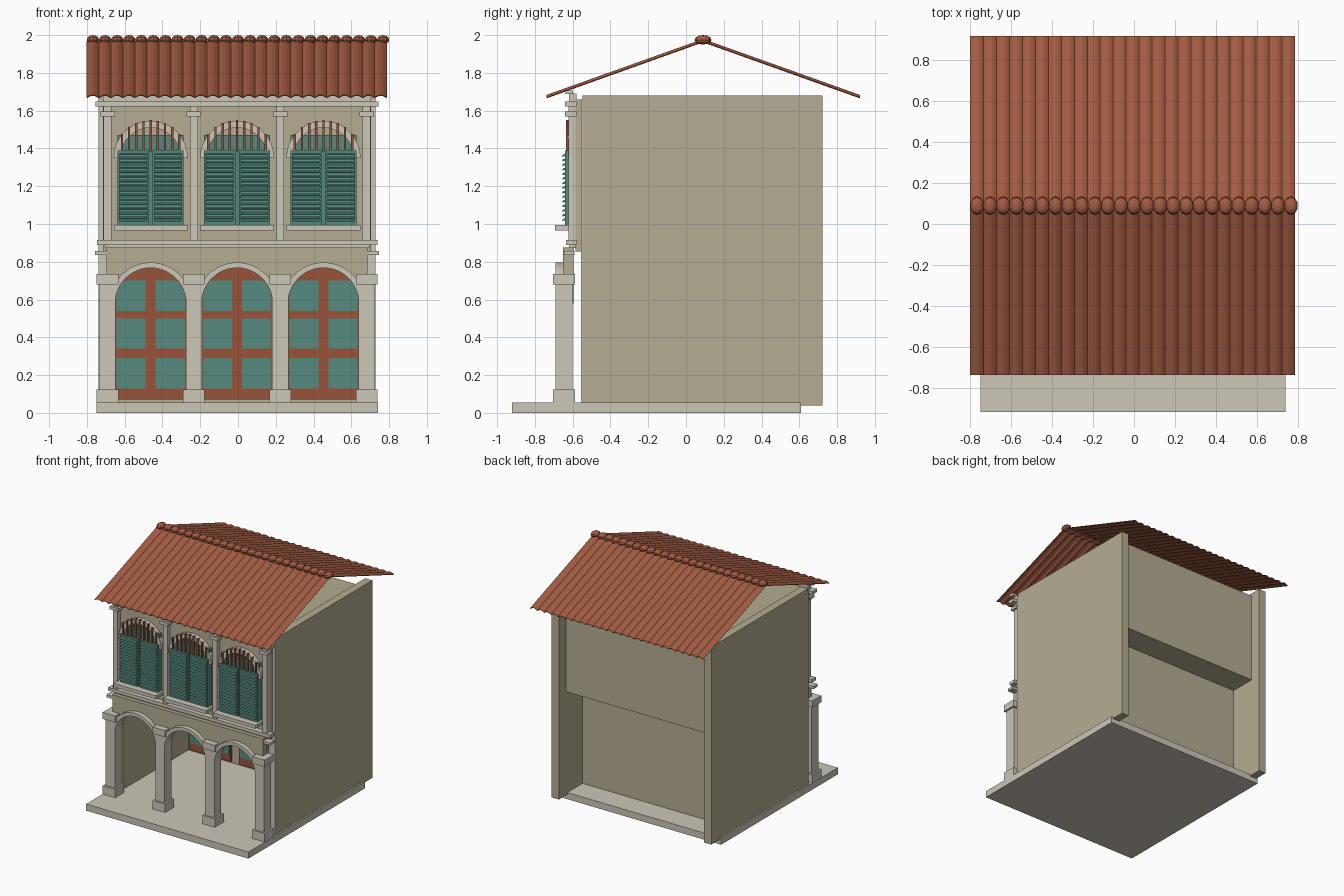
import bpy, bmesh, math

if "Cube" in bpy.data.objects:
    bpy.data.objects.remove(bpy.data.objects["Cube"], do_unlink=True)


def material(name, rgb):
    m = bpy.data.materials.new(name)
    m.use_nodes = True
    col = [(c / 255 / 12.92 if c < 10 else ((c / 255 + 0.055) / 1.055) ** 2.4) for c in rgb] + [1]
    m.diffuse_color = col
    m.node_tree.nodes["Principled BSDF"].inputs["Base Color"].default_value = col
    return m


WALL = material("beige plaster", (181, 173, 146))
STONE = material("pale stone", (205, 199, 185))
TILE = material("terracotta", (164, 92, 66))
WOOD = material("red brown wood", (152, 84, 58))
TEAL = material("teal paint", (86, 139, 128))

CX = -0.005            # centre line of the facade
BAY = 0.4575           # spacing of the bays
BAYS = [CX + i * BAY for i in (-1, 0, 1)]
POSTS = [CX + (i - 1.5) * BAY for i in range(4)]
R = 0.1875             # ground arch radius
SPRING = 0.58


def finish(name, bm, mat):
    bmesh.ops.recalc_face_normals(bm, faces=bm.faces[:])
    me = bpy.data.meshes.new(name)
    bm.to_mesh(me)
    bm.free()
    me.materials.append(mat)
    ob = bpy.data.objects.new(name, me)
    bpy.context.scene.collection.objects.link(ob)
    return ob


def prism(name, outline, y0, y1, mat):
    """Extrude an x-z outline from y0 back to y1."""
    bm = bmesh.new()
    face = bm.faces.new([bm.verts.new((x, y0, z)) for x, z in outline])
    ext = bmesh.ops.extrude_face_region(bm, geom=[face])["geom"]
    for v in ext:
        if isinstance(v, bmesh.types.BMVert):
            v.co.y = y1
    return finish(name, bm, mat)


def box(name, cx, width, y0, y1, z0, z1, mat):
    a, b = cx - width / 2, cx + width / 2
    return prism(name, [(a, z0), (b, z0), (b, z1), (a, z1)], y0, y1, mat)


def arc(cx, cz, r, steps=24):
    """Half circle from left to right over the top."""
    return [(cx - r * math.cos(math.pi * i / steps), cz + r * math.sin(math.pi * i / steps))
            for i in range(steps + 1)]


def arch_ring(name, cx, cz, r_in, r_out, y0, y1):
    prism(name, arc(cx, cz, r_out) + arc(cx, cz, r_in)[::-1], y0, y1, STONE)


# Main masses
box("floor_slab", CX, 1.49, -0.92, 0.61, 0, 0.055, STONE)
for side, sx in (("right", -1), ("left", 1)):
    box(side + "_party_wall", CX + sx * 0.7, 0.065, -0.548, 0.722, 0.04, 1.68, WALL)
    box(side + "_wall_edge", CX + sx * 0.711, 0.043, -0.555, -0.546, 0.055, 1.66, STONE)
    box(side + "_corner_cap", CX + sx * 0.72, 0.065, -0.645, -0.59, 0.835, 0.857, STONE)
box("ground_floor_rear_wall", CX, 1.336, 0.31, 0.41, 0.05, 0.9, WALL)
box("upper_storey", CX, 1.336, -0.55, 0.63, 0.9, 1.66, WALL)
box("upper_front_wall", CX, 1.42, -0.585, -0.545, 0.855, 1.66, WALL)

# Arcade wall with three arched openings
outline = [(CX - 0.69, SPRING)]
for x in BAYS:
    outline += arc(x, SPRING, R)
outline += [(CX + 0.69, SPRING), (CX + 0.69, 0.875), (CX - 0.69, 0.875)]
prism("arcade_wall", outline, -0.652, -0.595, WALL)

# Arcade columns and upper pilasters
for i, x in enumerate(POSTS):
    n = str(i + 1)
    box("column_shaft_" + n, x, 0.085, -0.69, -0.6, 0.055, 0.7, STONE)
    box("column_base_" + n, x, 0.115, -0.705, -0.587, 0.055, 0.125, STONE)
    box("column_capital_" + n, x, 0.115, -0.705, -0.587, 0.68, 0.735, STONE)
    box("pilaster_" + n, x, 0.042, -0.623, -0.58, 0.9, 1.63, STONE)
    box("pilaster_cap_" + n, x, 0.078, -0.64, -0.58, 1.57, 1.595, STONE)

# Horizontal mouldings
box("floor_moulding", CX, 1.485, -0.635, -0.58, 0.888, 0.915, STONE)
box("floor_moulding_bed", CX, 1.4, -0.62, -0.58, 0.873, 0.89, STONE)
box("cornice", CX, 1.5, -0.64, -0.58, 1.622, 1.648, STONE)
box("eaves_beam", CX, 1.42, -0.62, -0.58, 1.645, 1.69, STONE)
box("eaves_moulding", CX, 1.48, -0.637, -0.597, 1.687, 1.708, STONE)

for b, x in enumerate(BAYS):
    n = str(b + 1)
    arch_ring("arcade_arch_" + n, x, SPRING, R, R + 0.029, -0.69, -0.6)

    # Door with glazed panels
    dr = R + 0.002
    prism("door_" + n, [(x + dr, 0.07), (x - dr, 0.07)] + arc(x, SPRING, dr), 0.29, 0.315, WOOD)
    for sx in (-1, 1):
        for row, (z0, z1) in enumerate(((0.13, 0.29), (0.34, 0.5), (0.54, 0.7))):
            top = []
            for k in range(13):
                d = 0.026 + 0.155 * k / 12
                limit = SPRING + math.sqrt(R * R - d * d) - 0.004
                top.append((x + sx * d, min(z1, limit)))
            prism(f"door_pane_{n}_{sx}_{row}",
                  [(x + sx * 0.181, z0), (x + sx * 0.026, z0)] + top, 0.284, 0.292, TEAL)

    # Upper window: arch, backing, sill
    arch_ring("window_arch_" + n, x, 1.35, 0.16, 0.196, -0.625, -0.58)
    box("window_backing_" + n, x, 0.35, -0.617, -0.58, 0.99, 1.47, TEAL)
    box("window_sill_" + n, x, 0.39, -0.693, -0.58, 0.966, 0.995, STONE)

    # Fanlight bars rising to the arch
    for k in range(-4, 5):
        d = k * 0.038
        box(f"fanlight_bar_{n}_{k + 4}", x + d, 0.012, -0.634, -0.61,
            1.385, 1.355 + math.sqrt(0.195 ** 2 - d * d), WOOD)

    # Louvred shutters
    for sx in (-1, 1):
        sc = x + sx * 0.092
        tag = f"{n}_{sx}"
        for e in (-1, 1):
            box(f"shutter_stile_{tag}_{e}", sc + e * 0.076, 0.014, -0.64, -0.61, 0.995, 1.39, TEAL)
        for e, z in enumerate((0.995, 1.372)):
            box(f"shutter_rail_{tag}_{e}", sc, 0.166, -0.64, -0.61, z, z + 0.018, TEAL)
        bm = bmesh.new()
        for k in range(15):
            z = 1.02 + k * 0.0243
            section = [(-0.655, z - 0.005), (-0.652, z + 0.007), (-0.628, z + 0.013), (-0.63, z + 0.003)]
            ends = [[bm.verts.new((sc + e * 0.075, y, h)) for y, h in section] for e in (-1, 1)]
            bm.faces.new(ends[0])
            bm.faces.new(ends[1][::-1])
            for j in range(4):
                m = (j + 1) % 4
                bm.faces.new((ends[0][j], ends[1][j], ends[1][m], ends[0][m]))
        finish("shutter_louvres_" + tag, bm, TEAL)

# Barrel-tiled roof
bm = bmesh.new()
STRIPS, SEG = 25, 6
rows = []
for i in range(STRIPS * SEG + 1):
    x = -0.8 + 1.587 * i / (STRIPS * SEG)
    bump = 0.013 * math.sin(math.pi * (i % SEG) / SEG)
    rows.append([bm.verts.new((x, y, z + bump)) for y, z in ((-0.738, 1.668), (0.09, 1.964), (0.92, 1.668))])
for a, b in zip(rows, rows[1:]):
    for j in (0, 1):
        bm.faces.new((a[j], b[j], b[j + 1], a[j + 1]))
roof = finish("tiled_roof", bm, TILE)
solid = roof.modifiers.new("thickness", "SOLIDIFY")
solid.thickness = 0.005
solid.offset = 0

# Ridge caps
bm = bmesh.new()
for i in range(STRIPS):
    made = bmesh.ops.create_uvsphere(bm, u_segments=10, v_segments=6, radius=1)["verts"]
    bmesh.ops.scale(bm, vec=(0.034, 0.045, 0.025), verts=made)
    bmesh.ops.translate(bm, vec=(-0.768 + i * 0.064, 0.09, 1.975), verts=made)
finish("ridge_caps", bm, TILE)
